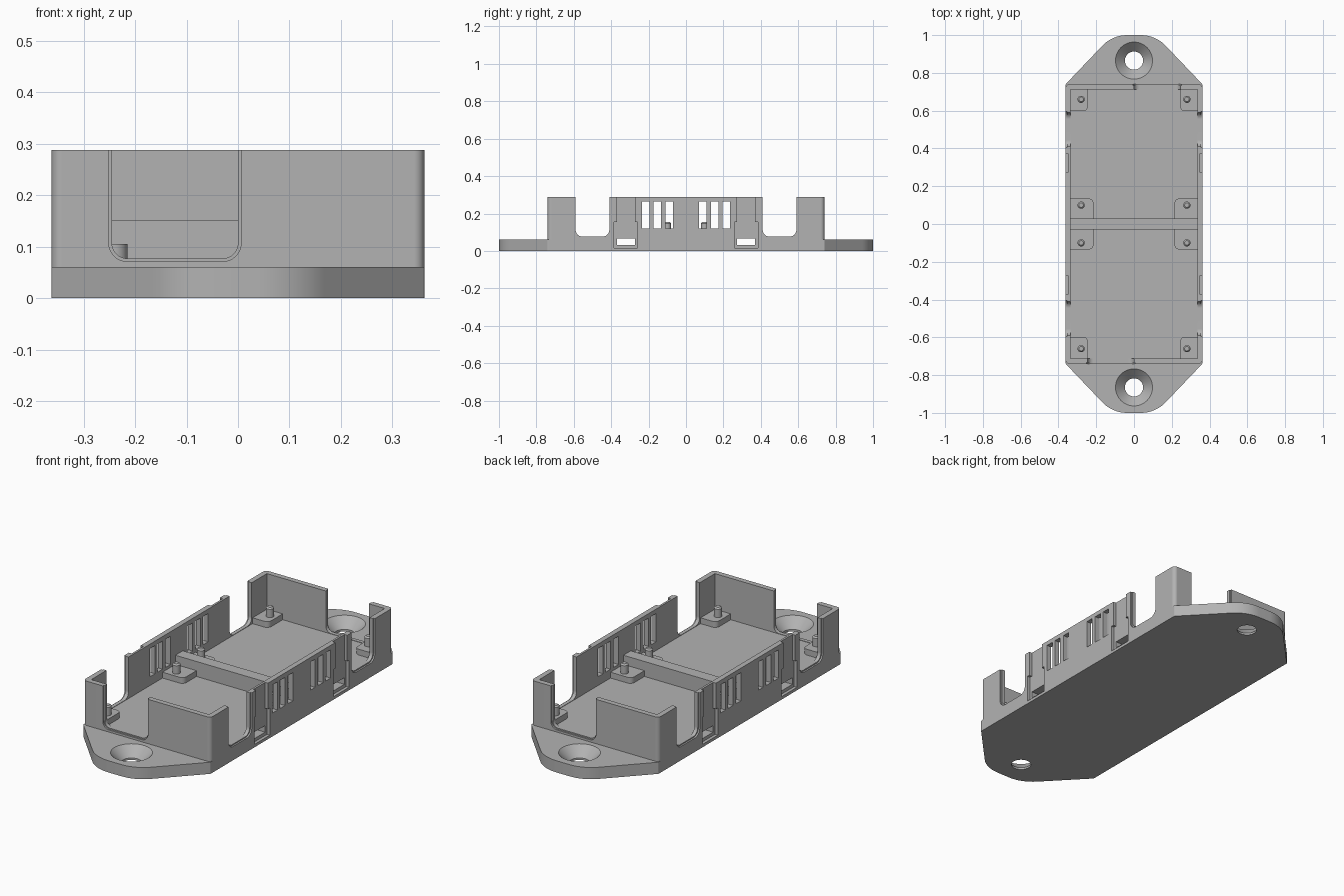
import bpy, bmesh, math
from mathutils import Vector, Matrix

cube = bpy.data.objects.get("Cube")
if cube:
    bpy.data.objects.remove(cube, do_unlink=True)

grey = bpy.data.materials.new("plain grey plastic")
grey.use_nodes = True
colour = (0.45, 0.45, 0.45, 1)
grey.diffuse_color = colour
grey.node_tree.nodes["Principled BSDF"].inputs["Base Color"].default_value = colour

W, L, H = 0.362, 0.74, 0.288      # half width, half length, height of the tray
IN_W, IN_L, FLOOR = 0.335, 0.713, 0.075


def fillet(corners, steps=8):
    """Round a polygon given as (a, b, radius) corners."""
    out = []
    for i, (a, b, r) in enumerate(corners):
        p = Vector((a, b))
        if r == 0:
            out.append(p)
            continue
        u = (Vector(corners[i - 1][:2]) - p).normalized()
        v = (Vector(corners[(i + 1) % len(corners)][:2]) - p).normalized()
        half = u.angle(v) / 2
        centre = p + (u + v).normalized() * (r / math.sin(half))
        reach = r / math.tan(half)
        start, end = p + u * reach - centre, p + v * reach - centre
        sweep = start.angle_signed(end)
        out += [centre + Matrix.Rotation(-sweep * k / steps, 2) @ start
                for k in range(steps + 1)]
    return out


def rect(a0, a1, b0, b1, low=0, high=0):
    """Rectangle with separate radii for its low and high corners."""
    return fillet([(a0, b0, low), (a1, b0, low), (a1, b1, high), (a0, b1, high)])


def finish(bm, name):
    bmesh.ops.recalc_face_normals(bm, faces=bm.faces)
    mesh = bpy.data.meshes.new(name)
    bm.to_mesh(mesh)
    bm.free()
    mesh.materials.append(grey)
    obj = bpy.data.objects.new(name, mesh)
    bpy.context.collection.objects.link(obj)
    return obj


def prism(name, profile, axis, lo, hi):
    """Extrude a profile along x (profile y,z), y (profile x,z) or z (profile x,y)."""
    place = {"x": lambda p, h: (h, p[0], p[1]),
             "y": lambda p, h: (p[0], h, p[1]),
             "z": lambda p, h: (p[0], p[1], h)}[axis]
    bm = bmesh.new()
    face = bm.faces.new([bm.verts.new(place(p, lo)) for p in profile])
    new = bmesh.ops.extrude_face_region(bm, geom=[face])["geom"]
    shift = Vector(place((0, 0), hi - lo))
    bmesh.ops.translate(bm, vec=shift, verts=[v for v in new if isinstance(v, bmesh.types.BMVert)])
    return finish(bm, name)


def cone(name, x, y, z0, z1, r0, r1, segments=48):
    bm = bmesh.new()
    bmesh.ops.create_cone(bm, cap_ends=True, segments=segments, radius1=r0, radius2=r1,
                          depth=z1 - z0, matrix=Matrix.Translation((x, y, (z0 + z1) / 2)))
    return finish(bm, name)


def combine(target, tool, operation):
    mod = target.modifiers.new("combine", "BOOLEAN")
    mod.operation, mod.solver, mod.object = operation, "EXACT", tool
    graph = bpy.context.evaluated_depsgraph_get()
    mesh = bpy.data.meshes.new_from_object(target.evaluated_get(graph))
    target.modifiers.clear()
    target.data = mesh
    bpy.data.objects.remove(tool, do_unlink=True)


def smooth(obj):
    bpy.ops.object.select_all(action="DESELECT")
    obj.select_set(True)
    bpy.context.view_layer.objects.active = obj
    bpy.ops.object.shade_smooth_by_angle(angle=math.radians(30))
    mod = obj.modifiers.new("flat face normals", "WEIGHTED_NORMAL")
    mod.keep_sharp = True


# Base plate with a tapered mounting ear at each end, joined to the tray block
ear = [(W, -L, 0.01), (W, L, 0.01), (0.114, 1, 0.18)]
outline = ear + [(-a, -b, r) for a, b, r in ear]
outline = [outline[0], outline[1], outline[2], (-0.114, 1, 0.18),
           outline[3], outline[4], outline[5], (0.114, -1, 0.18)]
outline[4], outline[5] = (-W, L, 0.01), (-W, -L, 0.01)
shell = prism("tray_shell", fillet(outline), "z", 0, 0.06)
combine(shell, prism("block", rect(-W, W, -L, L, 0.02, 0.02), "z", 0.03, H), "UNION")

cutters = [prism("cavity", rect(-IN_W, IN_W, -IN_L, IN_L), "z", FLOOR, 0.5)]

# Cable openings with a shallow stepped rim on the outside
rim, step = 0.006, 0.008
for s in (-1, 1):
    a, b = sorted((s * 0.41, s * 0.59))
    cutters.append(prism("side_opening", rect(a, b, 0.077, 0.5, 0.035), "x", -0.5, 0.5))
    for t in (-1, 1):
        lo, hi = sorted((t * (W - step), t * 0.5))
        cutters.append(prism("side_rim", rect(a - rim, b + rim, 0.071, 0.5, 0.04), "x", lo, hi))
    a, b = sorted((0, s * 0.245))
    lo, hi = sorted((s * 0.7, s * 0.85))
    cutters.append(prism("end_opening", rect(a, b, 0.077, 0.5, 0.03), "y", lo, hi))
    lo, hi = sorted((s * (L - step), s * 0.85))
    cutters.append(prism("end_rim", rect(a - rim, b + rim, 0.071, 0.5, 0.036), "y", lo, hi))

    # Vent slots
    for y in (0.09, 0.154, 0.215):
        cutters.append(prism("vent", rect(s * y - 0.02, s * y + 0.02, 0.12, 0.265), "x", -0.5, 0.5))

    # Clip channels down the outer walls, with a passage through the floor
    y = s * 0.322
    cutters.append(prism("passage", rect(y - 0.048, y + 0.048, 0.032, 0.066), "x", -0.5, 0.5))
    for t in (-1, 1):
        lo, hi = sorted((t * 0.346, t * 0.5))
        cutters.append(prism("channel", rect(y - 0.048, y + 0.048, 0.1, 0.5), "x", lo, hi))
        cutters.append(prism("channel_foot", rect(y - 0.063, y + 0.063, 0.015, 0.155), "x", lo, hi))

    # Countersunk screw holes
    cutters.append(cone("screw_hole", 0, s * 0.865, -0.1, 0.02, 0.048, 0.048))
    cutters.append(cone("countersink", 0, s * 0.865, 0.01, 0.07, 0.048, 0.108))

for cutter in cutters:
    combine(shell, cutter, "DIFFERENCE")
smooth(shell)

# Divider rib across the middle
prism("divider_rib", rect(-0.03, 0.03, FLOOR - 0.005, 0.152), "x", -IN_W - 0.002, IN_W + 0.002)

# Standoff pads and locating pegs
for sx, side in ((-1, "right"), (1, "left")):
    for sy, end in ((-1, "front"), (1, "back")):
        for kind, x0, y0, y1, peg_y in (("corner", 0.245, 0.597, IN_L, 0.66),
                                        ("middle", 0.215, 0.028, 0.135, 0.1)):
            r_in, r_out = (0.025, 0) if kind == "corner" else (0, 0.025)
            corners = [(x0, y0, r_in), (IN_W, y0, 0), (IN_W, y1, 0), (x0, y1, r_out)]
            corners = [(sx * a, sy * b, r) for a, b, r in corners]
            smooth(prism(f"{kind}_pad_{end}_{side}", fillet(corners), "z", FLOOR - 0.005, 0.105))
            peg = cone(f"{kind}_peg_{end}_{side}", sx * 0.28, sy * peg_y, 0.1, 0.148, 0.019, 0.019, 24)
            tip = cone("tip", sx * 0.28, sy * peg_y, 0.148, 0.155, 0.019, 0.012, 24)
            combine(peg, tip, "UNION")
            smooth(peg)
